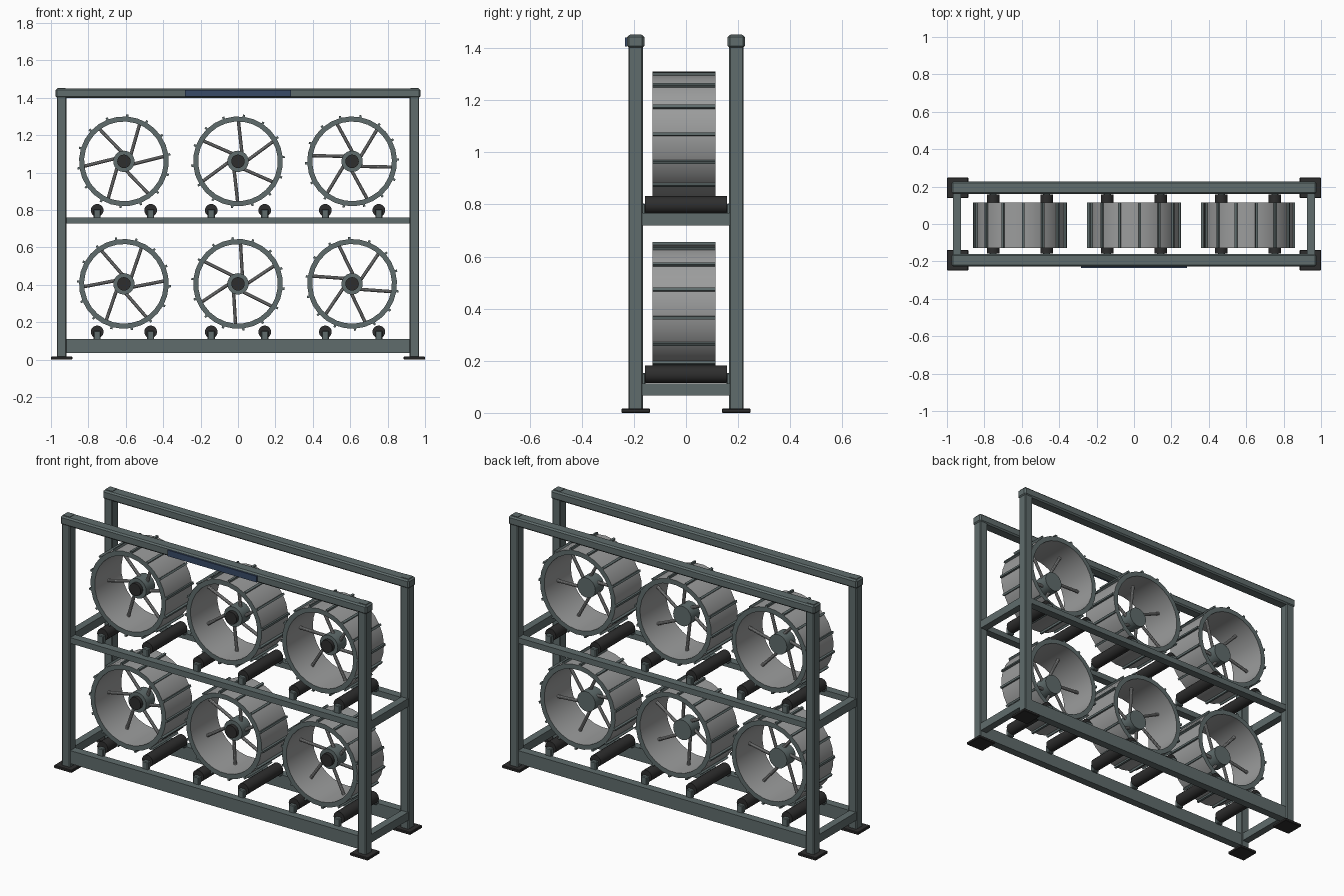
import bpy, bmesh, math
from mathutils import Vector, Matrix

if "Cube" in bpy.data.objects:
    bpy.data.objects.remove(bpy.data.objects["Cube"])


def material(name, rgb):
    m = bpy.data.materials.new(name)
    m.use_nodes = True
    col = (*rgb, 1)
    m.diffuse_color = col
    m.node_tree.nodes["Principled BSDF"].inputs["Base Color"].default_value = col
    return m


FRAME = material("grey green steel", (0.115, 0.15, 0.15))
SKIN = material("light grey metal", (0.33, 0.335, 0.335))
DARK = material("black rubber", (0.027, 0.027, 0.027))
BLUE = material("blue label", (0.04, 0.07, 0.14))


def finish(bm, name, *mats):
    bmesh.ops.recalc_face_normals(bm, faces=bm.faces)
    me = bpy.data.meshes.new(name)
    bm.to_mesh(me)
    bm.free()
    ob = bpy.data.objects.new(name, me)
    bpy.context.collection.objects.link(ob)
    for m in mats:
        me.materials.append(m)
    return ob


def smooth(ob):
    bpy.ops.object.select_all(action='DESELECT')
    ob.select_set(True)
    bpy.context.view_layer.objects.active = ob
    bpy.ops.object.shade_smooth_by_angle(angle=math.radians(35))


def box(name, lo, hi, mat, bevel=0.0):
    lo, hi = Vector(lo), Vector(hi)
    bm = bmesh.new()
    bmesh.ops.create_cube(bm, size=1, matrix=Matrix.Translation((lo + hi) / 2)
                          @ Matrix.Diagonal((*(hi - lo), 1)))
    ob = finish(bm, name, mat)
    if bevel:
        mod = ob.modifiers.new("bevel", 'BEVEL')
        mod.width = bevel
        mod.segments = 1
    return ob


def add_rod(bm, a, b, r, sides):
    a, b = Vector(a), Vector(b)
    rot = (b - a).to_track_quat('Z', 'Y').to_matrix().to_4x4()
    bmesh.ops.create_cone(bm, cap_ends=True, segments=sides, radius1=r, radius2=r,
                          depth=(b - a).length, matrix=Matrix.Translation((a + b) / 2) @ rot)


def rod(name, a, b, r, mat, sides=20):
    bm = bmesh.new()
    add_rod(bm, a, b, r, sides)
    ob = finish(bm, name, mat)
    smooth(ob)


# Rack frame: posts, feet, top beams and long rails on both sides
for side, sy in (("front", -1), ("back", 1)):
    y = 0.193 * sy
    for hand, sx in (("right", -1), ("left", 1)):
        x = 0.943 * sx
        box(f"{side}_{hand}_post", (x - 0.026, y - 0.028, 0.01),
            (x + 0.026, y + 0.028, 1.41), FRAME, 0.005)
        box(f"{side}_{hand}_foot", (x - 0.057, y - 0.055, 0),
            (x + 0.057, y + 0.055, 0.016), DARK, 0.003)
        box(f"{side}_{hand}_cap", (x - 0.022, y - 0.022, 1.44),
            (x + 0.022, y + 0.022, 1.453), FRAME)
    box(f"{side}_top_beam", (-0.975, y - 0.033, 1.4), (0.975, y + 0.033, 1.45), FRAME, 0.008)
    box(f"{side}_bottom_rail", (-0.92, y - 0.023, 0.035), (0.92, y + 0.023, 0.11), FRAME)
    box(f"{side}_middle_rail", (-0.92, y - 0.023, 0.727), (0.92, y + 0.023, 0.76), FRAME)

# Cross rails at the ends
for hand, sx in (("right", -1), ("left", 1)):
    x = 0.946 * sx
    for level, lo, hi in (("bottom", 0.066, 0.113), ("middle", 0.72, 0.767)):
        box(f"{hand}_{level}_cross_rail", (x - 0.021, -0.17, lo), (x + 0.021, 0.17, hi), FRAME)

# Plain plate on the front beam
box("front_plate", (-0.283, -0.235, 1.406), (0.283, -0.226, 1.441), BLUE)

Y0, Y1 = -0.128, 0.114
R_IN, R_OUT = 0.213, 0.24


def drum_shell(name, c, turn):
    bm = bmesh.new()
    start = Matrix.Rotation(-turn, 3, 'Y')
    pts = [bm.verts.new(c + start @ Vector((r, y, 0)))
           for r, y in ((R_IN, Y0), (R_OUT, Y0), (R_OUT, Y1), (R_IN, Y1))]
    edges = [bm.edges.new((pts[i], pts[(i + 1) % 4])) for i in range(4)]
    bmesh.ops.spin(bm, geom=pts + edges, cent=c, axis=(0, 1, 0),
                   angle=math.tau, steps=28, use_merge=True)
    bmesh.ops.remove_doubles(bm, verts=bm.verts, dist=0.0001)
    bm.normal_update()
    # Rim faces at both ends take the frame colour
    for f in bm.faces:
        f.material_index = 1 if abs(f.normal.y) > 0.5 else 0
    smooth(finish(bm, name, SKIN, FRAME))


def drum(name, c, slat_turn, spoke_turn):
    drum_shell(name + "_shell", c, slat_turn)

    # Raised slats around the shell
    bm = bmesh.new()
    for i in range(14):
        rot = Matrix.Rotation(-(slat_turn + i * math.tau / 14), 4, 'Y')
        bmesh.ops.create_cube(bm, size=1, matrix=Matrix.Translation(c) @ rot
                              @ Matrix.Translation((0.242, (Y0 + Y1) / 2, 0))
                              @ Matrix.Diagonal((0.018, Y1 - Y0, 0.012, 1)))
    finish(bm, name + "_slats", FRAME)

    # Offset spokes
    bm = bmesh.new()
    for i in range(6):
        a = spoke_turn + i * math.tau / 6
        d = Vector((math.cos(a), 0, math.sin(a)))
        base = c + Vector((d.z, 0, -d.x)) * 0.026 + Vector((0, -0.006, 0))
        add_rod(bm, base + d * 0.035, base + d * 0.215, 0.009, 10)
    smooth(finish(bm, name + "_spokes", SKIN))

    # Hub and its dark front cap
    rod(name + "_hub", c + Vector((0, -0.045, 0)), c + Vector((0, 0.035, 0)), 0.057, FRAME, 24)
    rod(name + "_hub_cap", c + Vector((0, -0.065, 0)), c + Vector((0, -0.04, 0)), 0.036, DARK)


# Drums, each resting above a pair of rollers
rows = (("lower", 0.405, 0.148, 0.11, 22.8, 11.0),
        ("upper", 1.06, 0.798, 0.76, 8.7, 14.0))
for row, zc, zr, rail, slat, spoke in rows:
    for i, col in enumerate(("right", "middle", "left")):
        name = f"{row}_{col}"
        cx = 0.61 * (i - 1)
        drum(name + "_drum", Vector((cx, 0, zc)),
             math.radians(slat - 3.2 * i), math.radians(spoke + 22.4 * i))
        for j, sx in enumerate((-1, 1), 1):
            x = cx + 0.143 * sx
            rod(f"{name}_roller_{j}", (x, -0.157, zr), (x, 0.157, zr), 0.034, DARK)
            for side, sy in (("front", -1), ("back", 1)):
                ya, yb = sorted((0.155 * sy, 0.18 * sy))
                box(f"{name}_{side}_bracket_{j}", (x - 0.019, ya, rail - 0.005),
                    (x + 0.019, yb, zr + 0.005), FRAME, 0.004)
